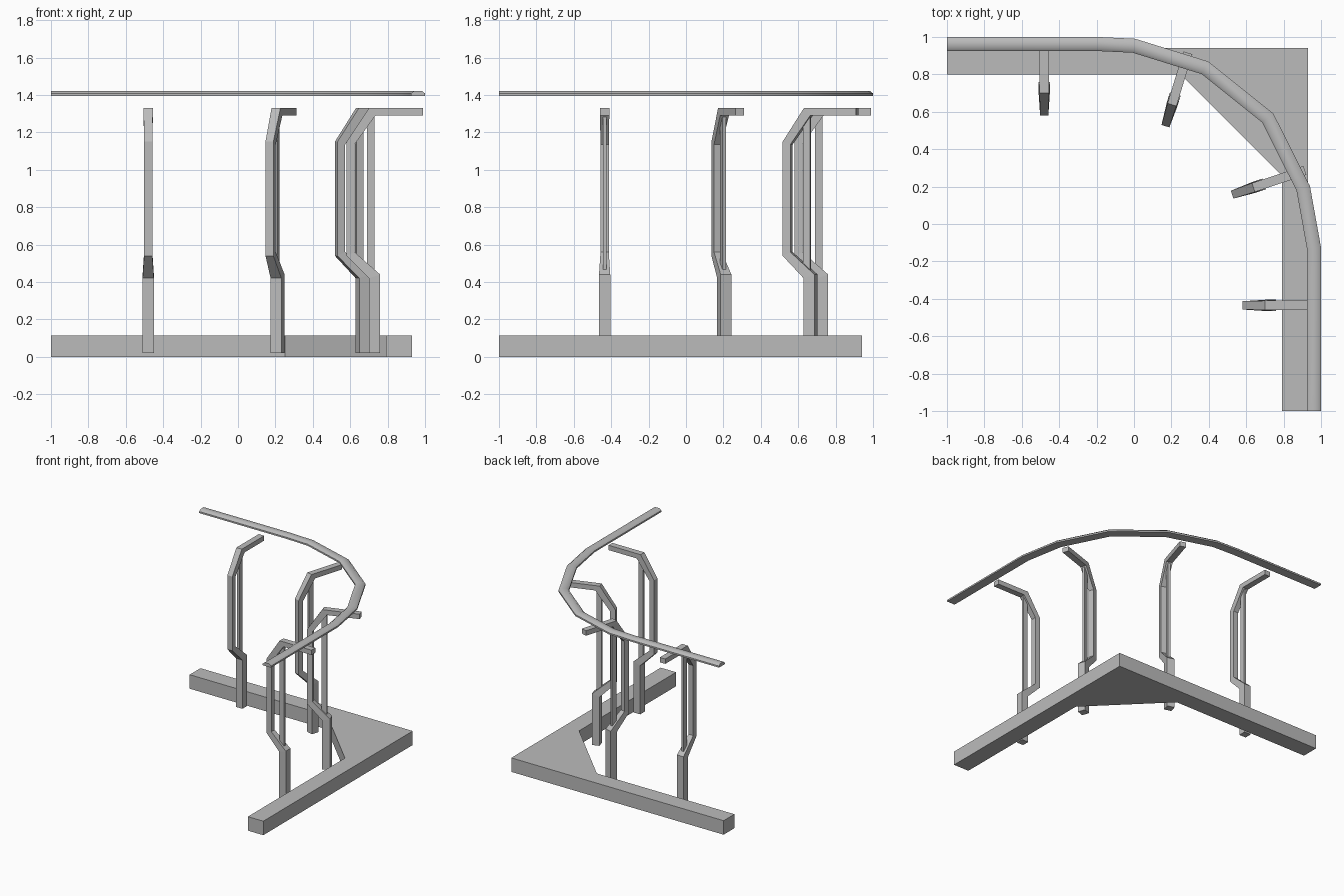
import bpy, bmesh, math
from mathutils import Vector, Matrix

cube = bpy.data.objects.get("Cube")
if cube:
    bpy.data.objects.remove(cube, do_unlink=True)

grey = bpy.data.materials.new("plain_grey")
grey.use_nodes = True
colour = (0.5, 0.5, 0.5, 1)
grey.diffuse_color = colour
grey.node_tree.nodes["Principled BSDF"].inputs["Base Color"].default_value = colour


def finish(name, bm, matrix=Matrix()):
    bmesh.ops.recalc_face_normals(bm, faces=bm.faces)
    mesh = bpy.data.meshes.new(name)
    bm.to_mesh(mesh)
    bm.free()
    mesh.materials.append(grey)
    obj = bpy.data.objects.new(name, mesh)
    obj.matrix_world = matrix
    bpy.context.collection.objects.link(obj)
    return obj


def loft(bm, rings):
    """Skin a run of equal rings and cap both ends."""
    rows = [[bm.verts.new(p) for p in ring] for ring in rings]
    n = len(rows[0])
    for a, b in zip(rows, rows[1:]):
        for i in range(n):
            j = (i + 1) % n
            bm.faces.new((a[i], a[j], b[j], b[i]))
    bm.faces.new(rows[0])
    bm.faces.new(rows[-1])


# Corner base: two arms joined by a diagonal web
outline = [(-1, 0.94), (0.93, 0.94), (0.93, -1), (0.79, -1),
           (0.79, 0.26), (0.25, 0.80), (-1, 0.80)]
bm = bmesh.new()
loft(bm, [[(x, y, z) for x, y in outline] for z in (0, 0.115)])
finish("corner_base", bm)

# Handrail: shallow arched section swept round the bend
path = [Vector(p) for p in [(-1, 0.9625), (-0.2, 0.9625), (0, 0.953), (0.38, 0.835),
                            (0.715, 0.567), (0.905, 0.19), (0.9625, -0.13), (0.9625, -1)]]
section = [(-0.0375, 1.395), (0.0375, 1.395), (0.0375, 1.408),
           (0.02, 1.422), (-0.02, 1.422), (-0.0375, 1.408)]
rings = []
for i, p in enumerate(path):
    before = (p - path[i - 1]).normalized() if i else (path[1] - p).normalized()
    after = (path[i + 1] - p).normalized() if i + 1 < len(path) else before
    along = (before + after).normalized()
    side = Vector((-along.y, along.x)) / along.dot(before)
    rings.append([(*(p + side * s), z) for s, z in section])
bm = bmesh.new()
loft(bm, rings)
rail = finish("handrail", bm)
bpy.ops.object.select_all(action='DESELECT')
rail.select_set(True)
bpy.context.view_layer.objects.active = rail
bpy.ops.object.shade_smooth_by_angle(angle=math.radians(45))

# Bracket rows: inward edge (x, z), outward edge (x, z), half width
bracket = [
    ((0.12, 0.02), (0.18, 0.02), 0.03),
    ((0.12, 0.42), (0.18, 0.44), 0.03),
    ((0.0, 0.54), (0.043, 0.56), 0.022),
    ((0.0, 1.15), (0.043, 1.135), 0.022),
    ((0.12, 1.33), (0.155, 1.29), 0.025),
    ((0.41, 1.33), (0.41, 1.29), 0.025),
]


def baluster(name, x, y, degrees):
    place = Matrix.Translation((x, y, 0)) @ Matrix.Rotation(math.radians(degrees), 4, 'Z')
    bm = bmesh.new()
    loft(bm, [[(a[0], -w, a[1]), (b[0], -w, b[1]), (b[0], w, b[1]), (a[0], w, a[1])]
              for a, b, w in bracket])
    finish(name + "_bracket", bm, place)
    # Thin upright behind the bracket
    bm = bmesh.new()
    loft(bm, [[(u, v, z) for u, v in ((0.11, -0.01), (0.15, -0.01), (0.15, 0.01), (0.11, 0.01))]
              for z in (0.45, 1.295)])
    finish(name + "_rod", bm, place)


baluster("right_end", -0.48, 0.58, 90)
baluster("right_bend", 0.168, 0.523, 73)
baluster("left_bend", 0.525, 0.157, 18.5)
baluster("left_end", 0.58, -0.435, 0)
